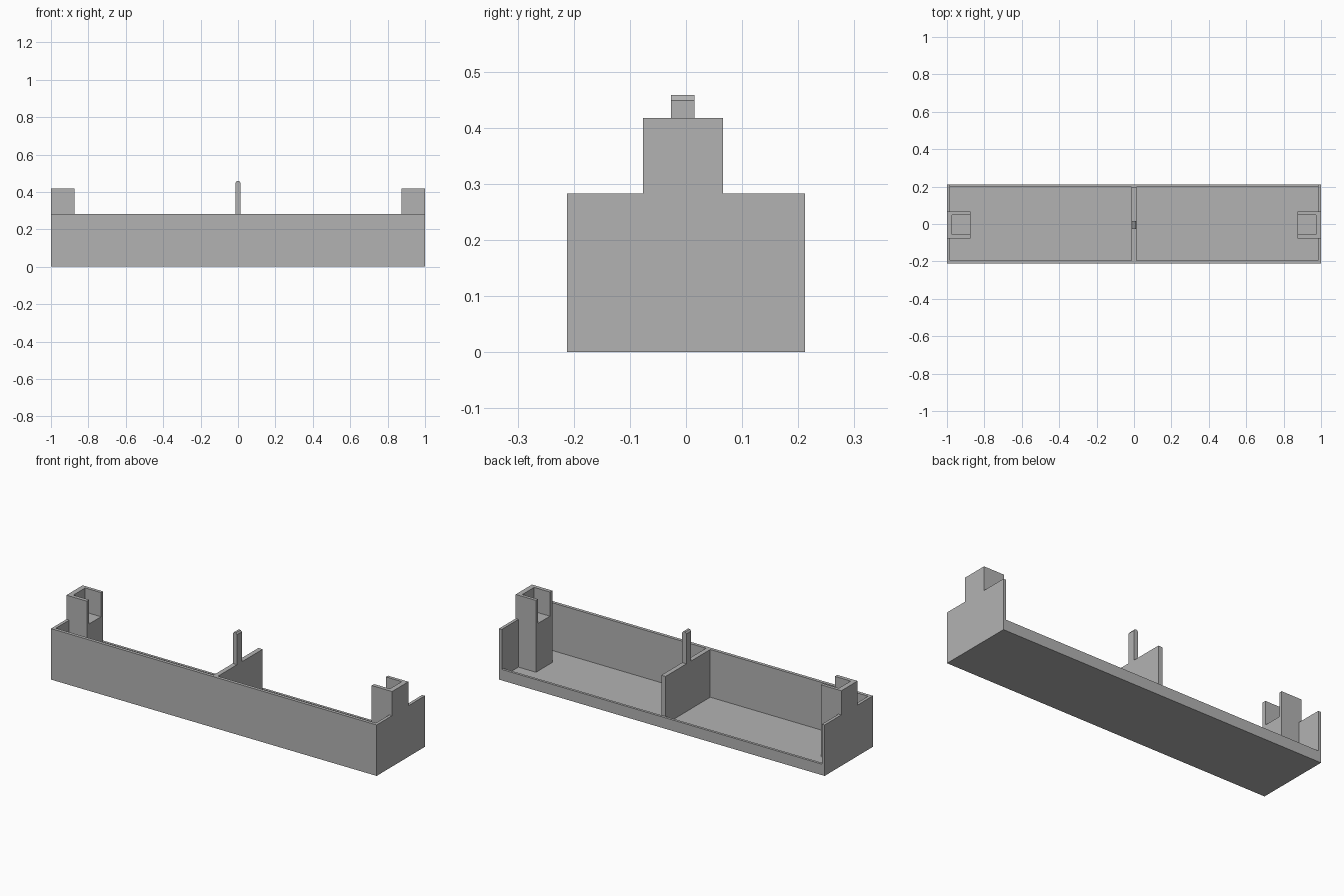
import bpy
import bmesh
from mathutils import Vector

cube = bpy.data.objects.get("Cube")
if cube:
    bpy.data.objects.remove(cube, do_unlink=True)

GREY = (0.45, 0.45, 0.45, 1)
grey = bpy.data.materials.new("plain grey")
grey.use_nodes = True
grey.diffuse_color = GREY
grey.node_tree.nodes["Principled BSDF"].inputs["Base Color"].default_value = GREY

# Shared dimensions
HALF_Y, WALL_TOP, TOWER_TOP = 0.212, 0.283, 0.417
FLOOR_TOP, LIP_TOP = 0.018, 0.061
FRONT_IN, BACK_IN = -0.194, 0.198
END_IN = 0.983
TOWER_FRONT, TOWER_BACK, TOWER_IN = -0.077, 0.066, 0.875


def prism(name, profile, start, end, axis="x"):
    """Extrude a closed profile along x (profile in y, z) or y (profile in x, z)."""
    bm = bmesh.new()

    def place(a, b, along):
        return (along, a, b) if axis == "x" else (a, along, b)

    face = bm.faces.new([bm.verts.new(place(a, b, start)) for a, b in profile])
    grown = bmesh.ops.extrude_face_region(bm, geom=[face])
    moved = [v for v in grown["geom"] if isinstance(v, bmesh.types.BMVert)]
    bmesh.ops.translate(bm, verts=moved, vec=Vector(place(0, 0, end - start)))
    bmesh.ops.recalc_face_normals(bm, faces=bm.faces)
    mesh = bpy.data.meshes.new(name)
    bm.to_mesh(mesh)
    bm.free()
    mesh.materials.append(grey)
    obj = bpy.data.objects.new(name, mesh)
    bpy.context.collection.objects.link(obj)
    return obj


def box(name, x0, x1, y0, y1, z0, z1):
    return prism(name, [(y0, z0), (y1, z0), (y1, z1), (y0, z1)], x0, x1)


def boolean(target, helper, operation):
    mod = target.modifiers.new(helper.name, "BOOLEAN")
    mod.operation = operation
    mod.solver = "EXACT"
    mod.object = helper
    helper.hide_render = True
    helper.hide_set(True)
    helper.display_type = "WIRE"


# Tray: tall front wall, floor and low back lip
prism("tray", [
    (-HALF_Y, 0), (HALF_Y, 0), (HALF_Y, LIP_TOP), (BACK_IN, LIP_TOP),
    (BACK_IN, FLOOR_TOP), (FRONT_IN, FLOOR_TOP), (FRONT_IN, WALL_TOP),
    (-HALF_Y, WALL_TOP)], -END_IN, END_IN)

# End walls with a raised tower, a pillar inside and an open pocket on top
ends = prism("end_walls", [
    (-HALF_Y, 0), (HALF_Y, 0), (HALF_Y, WALL_TOP), (TOWER_BACK, WALL_TOP),
    (TOWER_BACK, TOWER_TOP), (TOWER_FRONT, TOWER_TOP),
    (TOWER_FRONT, WALL_TOP), (-HALF_Y, WALL_TOP)], END_IN, 1)
pillar = box("pillar_helper", TOWER_IN, 0.99, TOWER_FRONT, TOWER_BACK,
             FLOOR_TOP, TOWER_TOP)
pocket = box("pocket_cutter", 0.8, 0.972, -0.056, 0.048, WALL_TOP, 0.5)
boolean(ends, pillar, "UNION")
boolean(ends, pocket, "DIFFERENCE")
ends.modifiers.new("other_end", "MIRROR")

# Centre divider between the two compartments
box("divider", -0.013, 0.013, FRONT_IN, BACK_IN, FLOOR_TOP, WALL_TOP)

# Upright pin with chamfered tip on the divider
prism("centre_pin", [
    (-0.013, WALL_TOP), (0.013, WALL_TOP), (0.013, 0.449),
    (0.006, 0.458), (-0.006, 0.458), (-0.013, 0.449)], -0.027, 0.015, "y")
